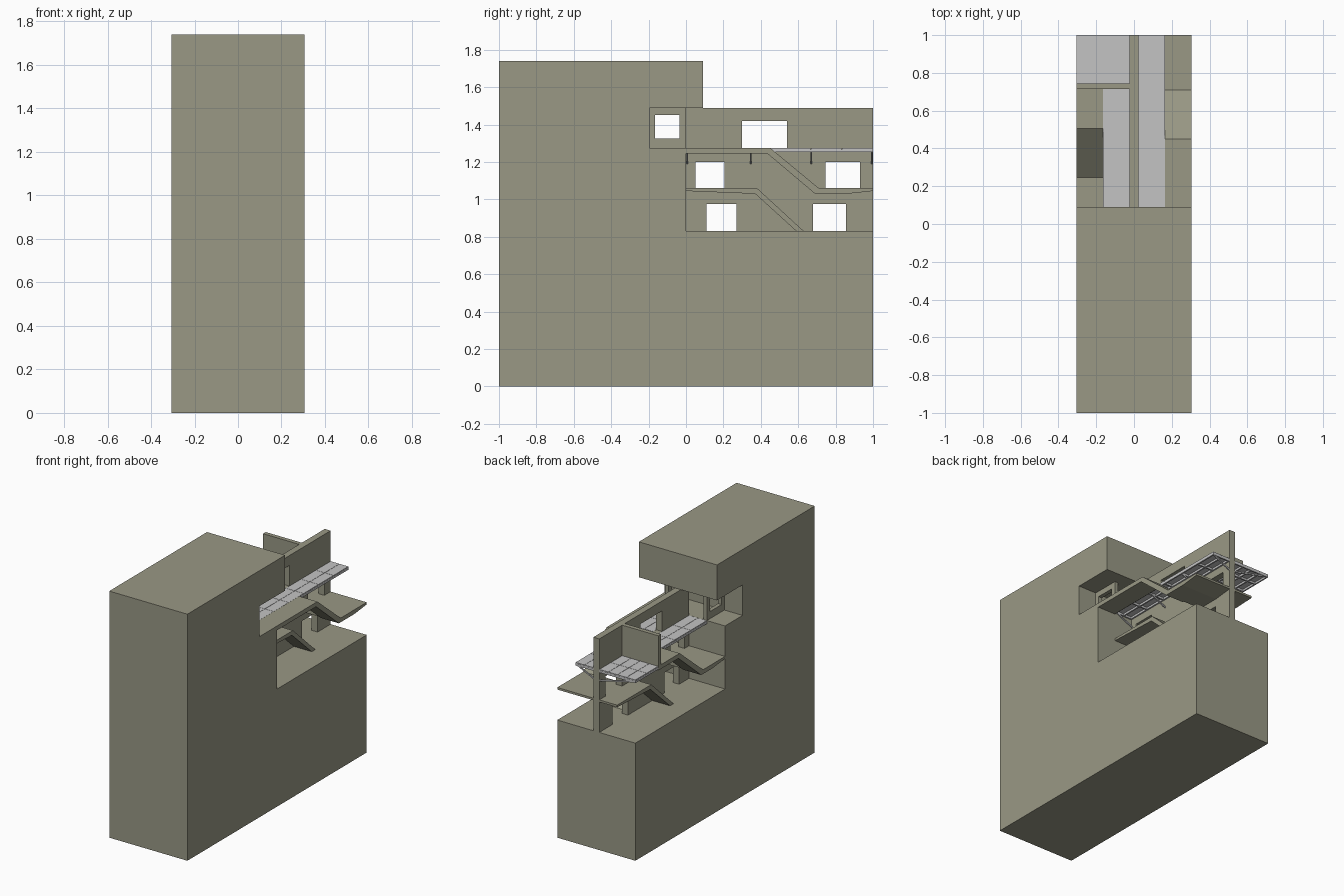
import bpy, bmesh
from mathutils import Vector

old = bpy.data.objects.get("Cube")
if old:
    bpy.data.objects.remove(old, do_unlink=True)


def material(name, rgb):
    m = bpy.data.materials.new(name)
    m.use_nodes = True
    m.diffuse_color = (*rgb, 1)
    m.node_tree.nodes["Principled BSDF"].inputs["Base Color"].default_value = (*rgb, 1)
    return m


STONE = material("olive stone", (0.32, 0.315, 0.235))
STEEL = material("pale grey steel", (0.55, 0.55, 0.55))


def finish(bm, name, mat):
    bmesh.ops.recalc_face_normals(bm, faces=bm.faces)
    me = bpy.data.meshes.new(name)
    bm.to_mesh(me)
    bm.free()
    me.materials.append(mat)
    ob = bpy.data.objects.new(name, me)
    bpy.context.collection.objects.link(ob)
    return ob


def add_box(bm, xs, ys, zs):
    vs = bmesh.ops.create_cube(bm, size=1)["verts"]
    for v in vs:
        v.co = [(a + b) / 2 + c * abs(b - a) for (a, b), c in zip((xs, ys, zs), v.co)]


def boxes(name, mat, items):
    bm = bmesh.new()
    for it in items:
        add_box(bm, *it)
    return finish(bm, name, mat)


def extrude_profile(name, mat, x0, x1, pts):
    """Extrude a side profile of (y, z) points along x."""
    bm = bmesh.new()
    f = bm.faces.new([bm.verts.new((x0, y, z)) for y, z in pts])
    new = bmesh.ops.extrude_face_region(bm, geom=[f])["geom"]
    bmesh.ops.translate(bm, vec=(x1 - x0, 0, 0),
                        verts=[g for g in new if isinstance(g, bmesh.types.BMVert)])
    return finish(bm, name, mat)


def pierce(ob, holes):
    """Cut (y, z) openings through a wall along x."""
    for ys, zs in holes:
        cutter = boxes("cutter", STONE, [((-0.6, 0.6), ys, zs)])
        cutter.hide_render = True
        mod = ob.modifiers.new("opening", "BOOLEAN")
        mod.operation = "DIFFERENCE"
        mod.solver = "EXACT"
        mod.object = cutter
        bpy.context.view_layer.objects.active = ob
        bpy.ops.object.modifier_apply(modifier=mod.name)
        bpy.data.objects.remove(cutter, do_unlink=True)


W = 0.305                      # half width of the block
IN, MID = 0.023, 0.163         # centre wall face and flight boundary
FLOOR, LAND, TOP, ROOF = 0.83, 1.06, 1.275, 1.49

# Main block with stepped back and overhang
extrude_profile("main_block", STONE, -W, W, [
    (-1, 0), (1, 0), (1, FLOOR), (0, FLOOR), (0, TOP), (-0.195, TOP),
    (-0.195, ROOF), (0.09, ROOF), (0.09, 1.74), (-1, 1.74)])

# Centre wall with doorways
wall = boxes("centre_wall", STONE, [((-IN, IN), (0, 1), (FLOOR, ROOF))])
pierce(wall, [((0.11, 0.27), (0.8, 0.975)), ((0.68, 0.855), (0.8, 0.975)),
              ((0.05, 0.205), (LAND, 1.2)), ((0.745, 0.93), (LAND, 1.2)),
              ((0.30, 0.54), (TOP, 1.42))])

# Recess walls with windows, under the overhang
for side, s in (("left", 1), ("right", -1)):
    w = boxes("recess_wall_" + side, STONE,
              [(sorted((s * 0.135, s * MID)), (-0.195, 0), (TOP, ROOF))])
    pierce(w, [((-0.165, -0.035), (1.325, 1.45))])

# Cross wall on the upper level
boxes("cross_wall", STONE, [((-W, -IN), (0.715, 0.745), (1.245, ROOF))])

# Flights and landings; t runs along the block, reversed on one side
T = 0.03
for side, s, a, end in (("left", 1, 0.30, 1.0), ("right", -1, 0.255, 0.73)):
    def along(t):
        return 1 - t if s > 0 else t
    b = a + 0.25
    upper = [(a - 0.01, LAND), (b, TOP), (end, TOP), (end, TOP - T),
             (b + 0.015, TOP - T), (a + 0.01, LAND - T), (a - 0.01, LAND - T)]
    extrude_profile("upper_flight_" + side, STONE, s * MID, s * W,
                    [(along(t), z) for t, z in upper])
    landing = [(0, LAND), (a, LAND), (a, LAND - T), (0.14, LAND - T), (0, LAND - T / 2)]
    extrude_profile("landing_" + side, STONE, s * IN, s * W,
                    [(along(t), z) for t, z in landing])
    lower = [(0, LAND), (0.38, LAND), (0.63, FLOOR), (0.59, FLOOR),
             (0.37, LAND - T), (0, LAND - T / 2)]
    extrude_profile("lower_flight_" + side, STONE, s * IN, s * MID,
                    [(along(1 - t), z) for t, z in lower])


# Steel decks: tiles on a frame of slim beams
def deck(name, xs, ys, nx, ny):
    (x0, x1), (y0, y1) = xs, ys
    dx, dy = (x1 - x0) / nx, (y1 - y0) / ny
    gap, beam = 0.001, 0.005
    items = []
    for i in range(nx):
        for j in range(ny):
            items.append(((x0 + i * dx + gap, x0 + (i + 1) * dx - gap),
                          (y0 + j * dy + gap, y0 + (j + 1) * dy - gap),
                          (TOP - 0.008, TOP)))
    for i in range(nx + 1):
        x = min(max(x0 + i * dx, x0 + beam), x1 - beam)
        items.append(((x - beam, x + beam), ys, (TOP - 0.022, TOP - 0.007)))
    for j in range(ny + 1):
        y = min(max(y0 + j * dy, y0 + beam), y1 - beam)
        items.append((xs, (y - beam, y + beam), (TOP - 0.022, TOP - 0.007)))
    boxes(name, STEEL, items)


deck("deck_left", (IN, MID), (0, 1), 2, 6)
deck("deck_right", (-MID, -IN), (0, 0.715), 2, 4)
deck("deck_back", (-W, -IN), (0.745, 1), 4, 2)


# Slanted braces from the wall to the deck edge
def brace(name, y, x0, x1):
    bm = bmesh.new()
    a, b = Vector((x0, y, 1.195)), Vector((x1, y, 1.257))
    d = b - a
    vs = bmesh.ops.create_cube(bm, size=1)["verts"]
    for v in vs:
        v.co = a + d * (v.co.x + 0.5) + Vector((0, v.co.y * 0.008, v.co.z * 0.01))
    finish(bm, name, STEEL)


for i, y in enumerate((0.008, 0.345, 0.67, 0.992)):
    brace("brace_left_%d" % i, y, IN, MID - 0.01)
    brace("brace_right_%d" % i, y, -IN, -MID + 0.01 if i < 3 else -W + 0.02)
